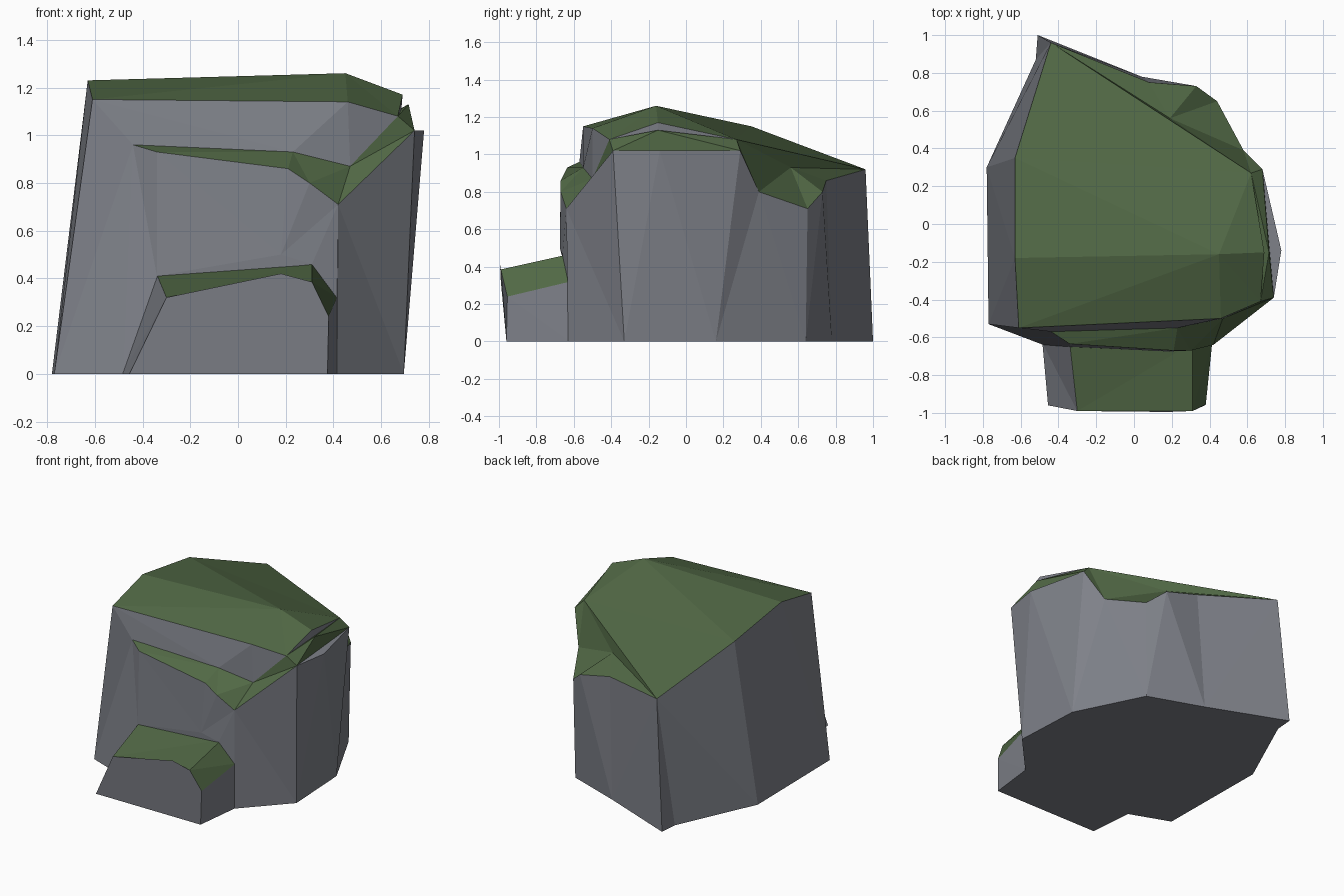
import bpy
import bmesh
from mathutils import Vector

old = bpy.data.objects.get("Cube")
if old:
    bpy.data.objects.remove(old, do_unlink=True)


def make_material(name, colour):
    mat = bpy.data.materials.new(name)
    mat.use_nodes = True
    mat.diffuse_color = colour
    mat.node_tree.nodes["Principled BSDF"].inputs["Base Color"].default_value = colour
    return mat


MATERIALS = [make_material("grey stone", (0.21, 0.22, 0.25, 1)),
             make_material("green moss", (0.083, 0.14, 0.06, 1))]
STONE, MOSS = range(len(MATERIALS))


class Builder:
    """Collects faceted bands between pairs of edge lines in one mesh."""

    def __init__(self):
        self.bm = bmesh.new()
        self.cache = {}

    def vert(self, point):
        if point not in self.cache:
            self.cache[point] = self.bm.verts.new(point)
        return self.cache[point]

    def face(self, points, material):
        unique = list(dict.fromkeys(points))
        if len(unique) > 2:
            self.bm.faces.new([self.vert(p) for p in unique]).material_index = material

    def band(self, first, second, material):
        """Zip two lines with triangles, always taking the shorter diagonal."""
        i = j = 0
        while i < len(first) - 1 or j < len(second) - 1:
            a, b = first[i], second[j]
            step_first = j == len(second) - 1
            if not step_first and i < len(first) - 1:
                across_first = (Vector(first[i + 1]) - Vector(b)).length
                across_second = (Vector(second[j + 1]) - Vector(a)).length
                step_first = across_first < across_second
            if step_first:
                i += 1
                self.face((a, b, first[i]), material)
            else:
                j += 1
                self.face((a, b, second[j]), material)

    def finish(self, name):
        bmesh.ops.recalc_face_normals(self.bm, faces=self.bm.faces)
        mesh = bpy.data.meshes.new(name)
        self.bm.to_mesh(mesh)
        self.bm.free()
        for mat in MATERIALS:
            mesh.materials.append(mat)
        obj = bpy.data.objects.new(name, mesh)
        bpy.context.collection.objects.link(obj)
        return obj


# Ground outline of the boulder, counter-clockwise from the front corner
outline = [(-.77, -.53), (-.48, -.64), (.415, -.63), (.695, -.33), (.67, .16),
           (.43, .64), (.04, .78), (-.51, 1), (-.52, .87), (-.78, .3)]
base = [(x, y, 0) for x, y in outline]

# Corners where several edge lines meet
front_corner = (-.61, -.55, 1.15)
side_corner = (-.63, .35, 1.15)
back_corner = (-.44, .96, .92)
crack_start = (-.44, -.57, .96)
brow_end = (.67, -.41, 1.08)
ledge_low = (.42, -.64, .71)
ledge_end = (.74, -.39, 1.02)
shoulder = (.62, .27, 1.08)
shoulder_low = (.68, .29, 1.02)
notch_deep = (.19, .56, .93)
notch_top = (.58, .39, .8)
notch_low = (.44, .65, .71)
bulge = (.78, -.14, 1.02)

# Edge lines of the mossy top, the front ledge and the wall behind the step
ridge = [(-.63, -.18, 1.23), (.45, -.16, 1.26), (.69, -.15, 1.17)]
brow = [front_corner, (.46, -.5, 1.14), brow_end]
crack = [crack_start, (.23, -.55, .93), (.47, -.5, .87), brow_end]
ledge = [crack_start, (-.34, -.635, .93), (.21, -.67, .86), (.3, -.67, .8), ledge_low]
hump = [(-.34, -.65, .41), (.18, -.675, .5), (.31, -.66, .46), (.415, -.63, .32)]
back_rim = [notch_low, (.33, .73, .8), (.08, .75, .86), back_corner]
groove = [brow_end, (.685, -.15, 1.11), shoulder]
lip = [brow_end, (.715, -.15, 1.13), shoulder]

rock = Builder()

# Stone walls and underside
rock.face(base, STONE)
rock.face([base[1]] + hump + [base[2]], STONE)
rock.band(base[:2] + hump + [base[2]], [front_corner] + ledge, STONE)
rock.band(base[2:4], [ledge_low, ledge_end], STONE)
rock.band(base[3:6], [ledge_end, bulge, shoulder_low, notch_top, notch_low], STONE)
rock.band(base[5:8], back_rim, STONE)
rock.band(base[7:] + base[:1], [back_corner, side_corner, ridge[0], front_corner], STONE)
rock.band(brow, crack, STONE)
rock.face((ledge_end, bulge, shoulder_low), STONE)
rock.band([brow_end, ridge[-1], shoulder], groove, STONE)

# Moss on the top, ledge, shoulder and back notch
rock.band(brow, ridge, MOSS)
rock.band(ridge, [side_corner, shoulder], MOSS)
rock.face((side_corner, shoulder, back_corner), MOSS)
rock.face((back_corner, shoulder, notch_deep), MOSS)
rock.face((shoulder, notch_top, notch_deep), MOSS)
rock.band([back_corner, notch_deep, notch_top], back_rim[::-1] + [notch_top], MOSS)
rock.band(crack, ledge + [ledge_end], MOSS)
rock.band(groove, lip, MOSS)
rock.band(lip, [ledge_end, shoulder_low], MOSS)
rock.face((shoulder, shoulder_low, notch_top), MOSS)
rock.finish("boulder")

# Low front step: stone face with a thin raised peak, moss on the high faces
peak = (.18, -.995, .42)
step_face = [(-.455, -.96, 0), (-.3, -.99, .32), peak,
             (.31, -.99, .385), (.38, -.955, .24), (.375, -.96, 0)]
step_front = [p for p in step_face if p != peak]
step_back = [(-.485, -.63, 0), (-.34, -.63, .415), (.31, -.63, .465),
             (.415, -.62, .32), (.415, -.62, 0)]
step = Builder()
step.face(step_face, STONE)
step.face(step_back, STONE)
step.band(step_front + step_front[:1], step_back + step_back[:1], STONE)
step.bm.normal_update()
for f in step.bm.faces:
    if f.calc_center_median().z > .3 and abs(f.normal.z) > .3:
        f.material_index = MOSS
step.finish("front_step")
